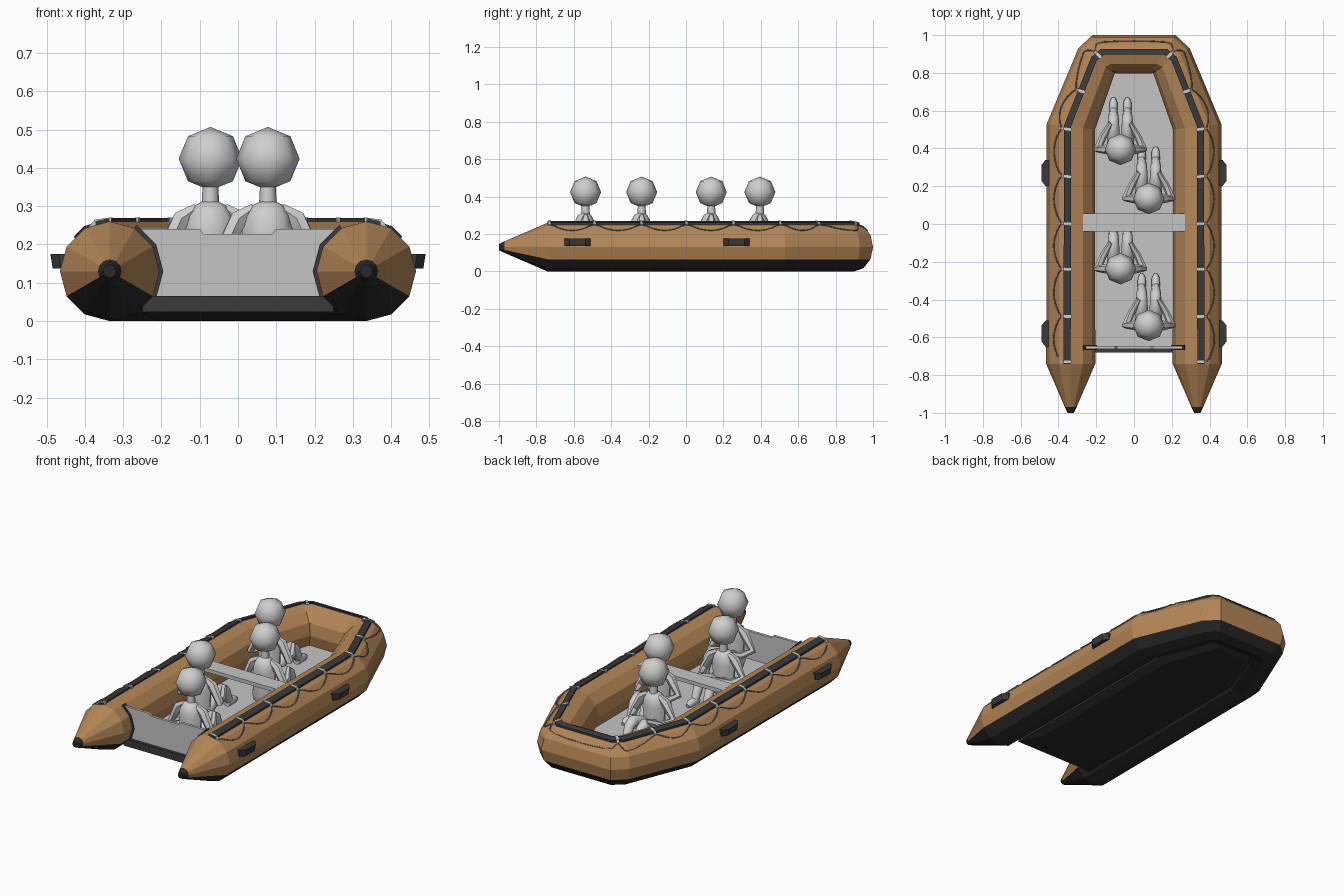
import bpy, bmesh, math
from mathutils import Vector

if "Cube" in bpy.data.objects:
    bpy.data.objects.remove(bpy.data.objects["Cube"])


def material(name, rgb):
    m = bpy.data.materials.new(name)
    m.diffuse_color = (*rgb, 1)
    m.use_nodes = True
    m.node_tree.nodes["Principled BSDF"].inputs["Base Color"].default_value = m.diffuse_color
    return m


TAN = material("tan_rubber", (0.46, 0.24, 0.095))
BLACK = material("black_rubber", (0.022, 0.022, 0.022))
DARK = material("dark_trim", (0.042, 0.042, 0.042))
FLOOR = material("board_grey", (0.56, 0.56, 0.56))
SKIN = material("figure_grey", (0.62, 0.62, 0.62))
ROPE = material("rope_grey", (0.16, 0.17, 0.19))


def add(name, bm, mats, smooth=None):
    bmesh.ops.recalc_face_normals(bm, faces=bm.faces)
    me = bpy.data.meshes.new(name)
    bm.to_mesh(me)
    bm.free()
    for m in mats:
        me.materials.append(m)
    ob = bpy.data.objects.new(name, me)
    bpy.context.collection.objects.link(ob)
    if smooth:
        bpy.context.view_layer.objects.active = ob
        ob.select_set(True)
        bpy.ops.object.shade_smooth_by_angle(angle=math.radians(smooth))
        ob.select_set(False)
    return ob


def loft(bm, rings, rule=lambda seg, side: 0, cap=0):
    """Skin closed rings of points; rule picks the material of each face."""
    vs = [[bm.verts.new(p) for p in r] for r in rings]
    n = len(vs[0])
    for s in range(len(vs) - 1):
        for i in range(n):
            j = (i + 1) % n
            f = bm.faces.new((vs[s][i], vs[s][j], vs[s + 1][j], vs[s + 1][i]))
            f.material_index = rule(s, i)
    for r in (vs[0], vs[-1]):
        bm.faces.new(r).material_index = cap


def slab(name, lower, upper, mat):
    bm = bmesh.new()
    loft(bm, [lower, upper])
    return add(name, bm, [mat])


def box(name, x0, x1, y0, y1, z0, z1, mat):
    o = [(x0, y0), (x1, y0), (x1, y1), (x0, y1)]
    return slab(name, [(*p, z0) for p in o], [(*p, z1) for p in o], mat)


# Hull path stations: centre, half width vector pointing outboard
half_path = [((0.335, -0.74), (0.13, 0)), ((0.334, 0.515), (0.128, 0.015)),
             ((0.198, 0.865), (0.097, 0.065)), ((0.155, 0.898), (0.065, 0.102))]
path = [(Vector(c), Vector(h)) for c, h in half_path]
path += [(Vector((-c.x, c.y)), Vector((-h.x, h.y))) for c, h in reversed(path)]


def station(t):
    k = min(int(t), 6)
    return tuple(path[k][i].lerp(path[k + 1][i], t - k) for i in (0, 1))


def place(st, u, z):
    p = st[0] + st[1] * u
    return Vector((p.x, p.y, z))


def skin_z(u):
    """Height of the twelve sided tube at outboard fraction u."""
    knots = [(0, 1), (0.5, 0.866), (0.866, 0.5), (1, 0)]
    for (a, za), (b, zb) in zip(knots, knots[1:]):
        if u <= b:
            return 0.13 + 0.13 * (za + (zb - za) * (u - a) / (b - a))


# Inflatable tube with tapered stern cones
def tube_ring(st, r=0.13):
    return [place(st, math.sin(a), 0.13 + r * math.cos(a))
            for a in (math.radians(30 * i) for i in range(12))]


def tails(s):
    return [tube_ring((Vector((s * 0.335, y)), Vector((s * r, 0))), r)
            for y, r in ((-1.0, 0.017), (-0.97, 0.031))]


rings = tails(1) + [tube_ring(s) for s in path] + tails(-1)[::-1]
bm = bmesh.new()
loft(bm, rings, lambda s, i: 1 if s in (0, len(rings) - 2) or 4 <= i <= 7 else 0, 1)
add("inflatable_tube", bm, [TAN, BLACK])

# Rubbing strip along the tube top
bm = bmesh.new()
loft(bm, [[place(s, 0.0, 0.255), place(s, 0.0, 0.269), place(s, 0.29, 0.261),
           place(s, 0.29, 0.247)] for s in path])
add("top_strip", bm, [DARK])

# Strip clamps and the scalloped safety rope
ts = [(y + 0.74) / 1.255 for y in (-0.73, -0.49, -0.24, 0.0, 0.25, 0.5)] + [1.52, 2.5]
ts += [7 - t for t in reversed(ts)]
bm = bmesh.new()
for t in ts:
    c = station(t)
    d = Vector((-c[1].y, c[1].x)).normalized() * 0.007
    loft(bm, [[place((c[0] + d * k, c[1]), u, z) for u, z in
               ((-0.04, 0.25), (-0.04, 0.271), (0.3, 0.265), (0.42, 0.247), (0.42, 0.235))]
              for k in (-1, 1)])
add("rope_clamps", bm, [SKIN])

cu = bpy.data.curves.new("safety_rope", 'CURVE')
cu.dimensions = '3D'
cu.bevel_depth = 0.0035
cu.bevel_resolution = 0
cu.materials.append(ROPE)
pts = []
for a, b in zip(ts, ts[1:]):
    for k in range(10):
        u = 0.38 + 0.32 * math.sin(math.pi * k / 10) ** 0.8
        pts.append((*place(station(a + (b - a) * k / 10), u, skin_z(u) + 0.003), 1))
sp = cu.splines.new('POLY')
sp.points.add(len(pts) - 1)
for p, co in zip(sp.points, pts):
    p.co = co
bpy.context.collection.objects.link(bpy.data.objects.new("safety_rope", cu))

# Side carry handles
for s in (-1, 1):
    for y in (-0.58, 0.27):
        prof = [(0.445, -0.07), (0.468, -0.07), (0.49, -0.042), (0.49, 0.042),
                (0.468, 0.07), (0.445, 0.07)]
        slab("carry_handle", [(s * (x - 0.006), y + d, 0.137) for x, d in prof],
             [(s * x, y + d, 0.175) for x, d in prof], DARK)

# Floor board and bottom skin
def outline(w, y0, y1, bow, z):
    r = [(w, y0), (w, 0.51), (bow, y1)]
    return [(x, y, z) for x, y in r] + [(-x, y, z) for x, y in reversed(r)]


slab("floor_board", outline(0.23, -0.65, 0.83, 0.11, 0.05),
     outline(0.23, -0.65, 0.83, 0.11, 0.068), FLOOR)
bm = bmesh.new()
loft(bm, [outline(0.21, -0.5, 0.82, 0.1, 0.001), outline(0.25, -0.67, 0.87, 0.13, 0.022),
          outline(0.25, -0.67, 0.87, 0.13, 0.062)])
add("bottom_skin", bm, [BLACK])
box("stern_sill", -0.25, 0.25, -0.68, -0.65, 0.024, 0.066, DARK)

# Transom with a shallow motor notch
top = [(-0.27, 0.066), (0.27, 0.066), (0.27, 0.241), (0.1, 0.241), (0.09, 0.228),
       (-0.09, 0.228), (-0.1, 0.241), (-0.27, 0.241)]
slab("transom", [(x, -0.662, z) for x, z in top], [(x, -0.647, z) for x, z in top], FLOOR)

# Dark seams where the transom meets the tubes
for s in (-1, 1):
    bm = bmesh.new()
    arc = [math.radians(a) for a in (30, 60, 90, 120)]
    prof = [(0.335 - r * math.sin(a), 0.13 + r * math.cos(a))
            for r, seq in ((0.125, arc), (0.14, arc[::-1])) for a in seq]
    loft(bm, [[(s * x, y, z) for x, z in prof] for y in (-0.668, -0.641)])
    add("transom_seam", bm, [DARK])

# Thwart seat
box("thwart", -0.27, 0.27, -0.04, 0.055, 0.222, 0.243, FLOOR)


# Seated passengers
def limb(bm, pts, radii, sides=8, flat=1.0):
    pts = [Vector(p) for p in pts]
    dirs = [(b - a).normalized() for a, b in zip(pts, pts[1:])]
    tang = [dirs[0]] + [(a + b).normalized() for a, b in zip(dirs, dirs[1:])] + [dirs[-1]]
    side = Vector((0, 1, 0)) if abs(tang[0].y) < 0.5 else Vector((1, 0, 0))
    out = []
    for p, t, r in zip(pts, tang, radii):
        side = (side - t * side.dot(t)).normalized()
        up = t.cross(side)
        out.append([p + r * (side * math.cos(a) * flat + up * math.sin(a))
                    for a in (2 * math.pi * i / sides for i in range(sides))])
    loft(bm, out)


def passenger():
    bm = bmesh.new()
    ret = bmesh.ops.create_uvsphere(bm, u_segments=8, v_segments=4, radius=0.083)
    bmesh.ops.translate(bm, verts=ret["verts"], vec=(0, 0, 0.424))
    limb(bm, [(0, 0, 0.29), (0, 0, 0.36)], [0.024, 0.02])
    limb(bm, [(0, -0.005, z) for z in (0.068, 0.1, 0.17, 0.235, 0.275, 0.302, 0.312)],
         [0.06, 0.07, 0.062, 0.068, 0.06, 0.042, 0.02], flat=0.82)
    for s in (-1, 1):
        # arm bent at the elbow, hand on the knee
        limb(bm, [(s * 0.035, 0, 0.296), (s * 0.075, 0, 0.268), (s * 0.122, 0.0, 0.18),
                  (s * 0.09, 0.07, 0.17), (s * 0.05, 0.14, 0.205)],
             [0.014, 0.026, 0.021, 0.019, 0.014], 6)
        # leg with raised knee, foot on the floor
        limb(bm, [(s * 0.036, -0.01, 0.105), (s * 0.037, 0.07, 0.155), (s * 0.037, 0.135, 0.187),
                  (s * 0.037, 0.17, 0.165), (s * 0.037, 0.205, 0.09)],
             [0.036, 0.034, 0.03, 0.028, 0.022])
        limb(bm, [(s * 0.037, 0.185, 0.088), (s * 0.037, 0.25, 0.085), (s * 0.037, 0.272, 0.08)],
             [0.022, 0.021, 0.011])
    return add("passenger", bm, [SKIN], 50)


first = passenger()
for k, (x, y) in enumerate([(-0.072, 0.395), (0.078, 0.135), (-0.072, -0.237), (0.078, -0.537)]):
    ob = first if k == 0 else first.copy()
    if k:
        bpy.context.collection.objects.link(ob)
    ob.location = (x, y, 0)
